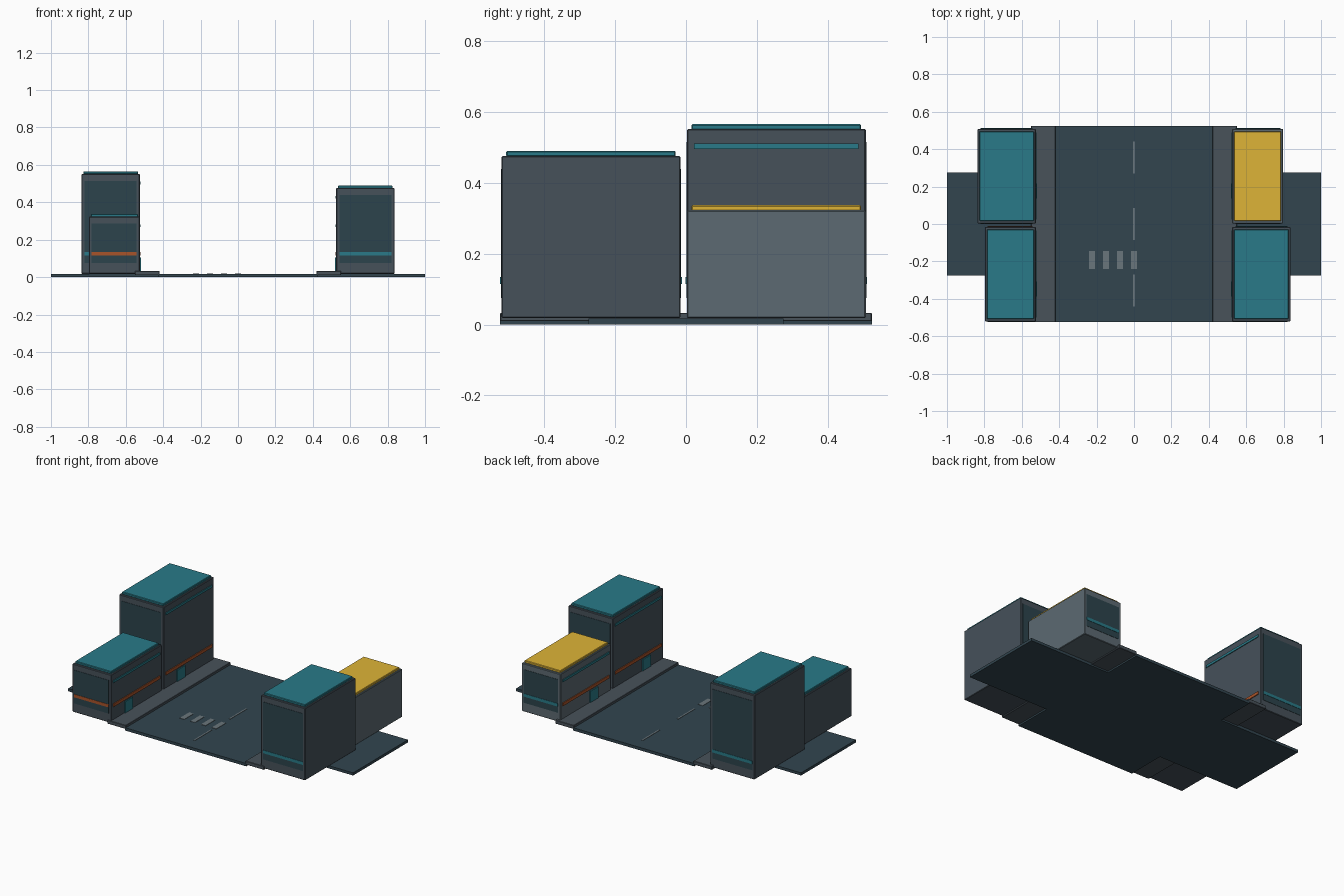
import bpy

if "Cube" in bpy.data.objects:
    bpy.data.objects.remove(bpy.data.objects["Cube"])


def mat(name, hexcode):
    def lin(i):
        c = int(hexcode[i:i + 2], 16) / 255
        return c / 12.92 if c < 0.04 else ((c + 0.055) / 1.055) ** 2.4
    m = bpy.data.materials.new(name)
    m.diffuse_color = (lin(0), lin(2), lin(4), 1)
    m.use_nodes = True
    m.node_tree.nodes["Principled BSDF"].inputs["Base Color"].default_value = m.diffuse_color
    return m


ASPHALT = mat("asphalt", "32454F")
PAVING = mat("paving", "48525A")
DARK_WALL = mat("dark_wall", "46515A")
LIGHT_WALL = mat("light_wall", "5C6A72")
GLASS = mat("dark_glass", "2C444C")
TEAL = mat("teal", "297A88")
YELLOW = mat("yellow", "DEB437")
ORANGE = mat("orange", "A8532A")
PAINT = mat("road_paint", "6A767C")


def box(name, x, y, z, material, bevel=0):
    """Box from (min, max) ranges."""
    bpy.ops.mesh.primitive_cube_add(
        size=1, location=[(r[0] + r[1]) / 2 for r in (x, y, z)])
    o = bpy.context.object
    o.name = name
    o.scale = [abs(r[1] - r[0]) for r in (x, y, z)]
    bpy.ops.object.transform_apply(location=False, rotation=False, scale=True)
    o.data.materials.append(material)
    if bevel:
        b = o.modifiers.new("bevel", 'BEVEL')
        b.width, b.segments = bevel, 1
    return o


# Crossing roads
box("main_road", (-0.425, 0.425), (-0.525, 0.525), (0, 0.018), ASPHALT)
box("cross_road", (-1, 1), (-0.275, 0.275), (0, 0.017), ASPHALT)

# Sidewalks
for s, side in ((-1, "left"), (1, "right")):
    box(side + "_sidewalk", sorted((s * 0.42, s * 0.55)), (-0.525, 0.525),
        (0.01, 0.033), PAVING, 0.002)

# Road markings
for i in range(3):
    c = 0.355 - i * 0.355
    box("lane_dash", (-0.005, 0.005), (c - 0.085, c + 0.085), (0.016, 0.020), PAINT)
for i in range(4):
    c = -0.225 + i * 0.075
    box("crosswalk_stripe", (c - 0.016, c + 0.016), (-0.24, -0.145), (0.016, 0.020), PAINT)


def building(name, s, outer, y0, y1, top, wall, roof, band):
    """s is the street side sign; the street wall sits at s * 0.525."""
    def xr(a, b):
        return sorted((s * a, s * b))

    box(name + "_walls", xr(0.525, outer), (y0, y1), (0.018, top), wall, 0.003)
    box(name + "_roof", xr(0.535, outer - 0.01), (y0 + 0.013, y1 - 0.013),
        (top - 0.002, top + 0.014), roof, 0.003)
    # Glazing and band on the front and back walls
    for face, y, d in (("front", y0, -1), ("back", y1, 1)):
        def out(t):
            return sorted((y - d * 0.004, y + d * t))
        box(f"{name}_{face}_glass", xr(0.542, outer - 0.014), out(0.002), (0.075, top - 0.037), GLASS)
        box(f"{name}_{face}_band", xr(0.542, outer - 0.014), out(0.004), (0.115, 0.134), band)
    # Trim and door on the street wall
    box(name + "_upper_trim", xr(0.520, 0.53), (y0 + 0.02, y1 - 0.02), (top - 0.056, top - 0.041), TEAL)
    box(name + "_lower_trim", xr(0.520, 0.53), (y0 + 0.02, y1 - 0.02), (0.115, 0.134), ORANGE)
    yc = (y0 + y1) / 2 - 0.08
    box(name + "_door", xr(0.519, 0.53), (yc - 0.04, yc + 0.04), (0.03, 0.105), TEAL)


building("back_left_tower", -1, 0.836, 0.003, 0.508, 0.552, DARK_WALL, TEAL, TEAL)
building("front_left_shop", -1, 0.797, -0.521, -0.016, 0.323, DARK_WALL, TEAL, ORANGE)
building("back_right_shop", 1, 0.797, 0.003, 0.508, 0.323, LIGHT_WALL, YELLOW, TEAL)
building("front_right_tower", 1, 0.836, -0.521, -0.016, 0.476, DARK_WALL, TEAL, TEAL)
